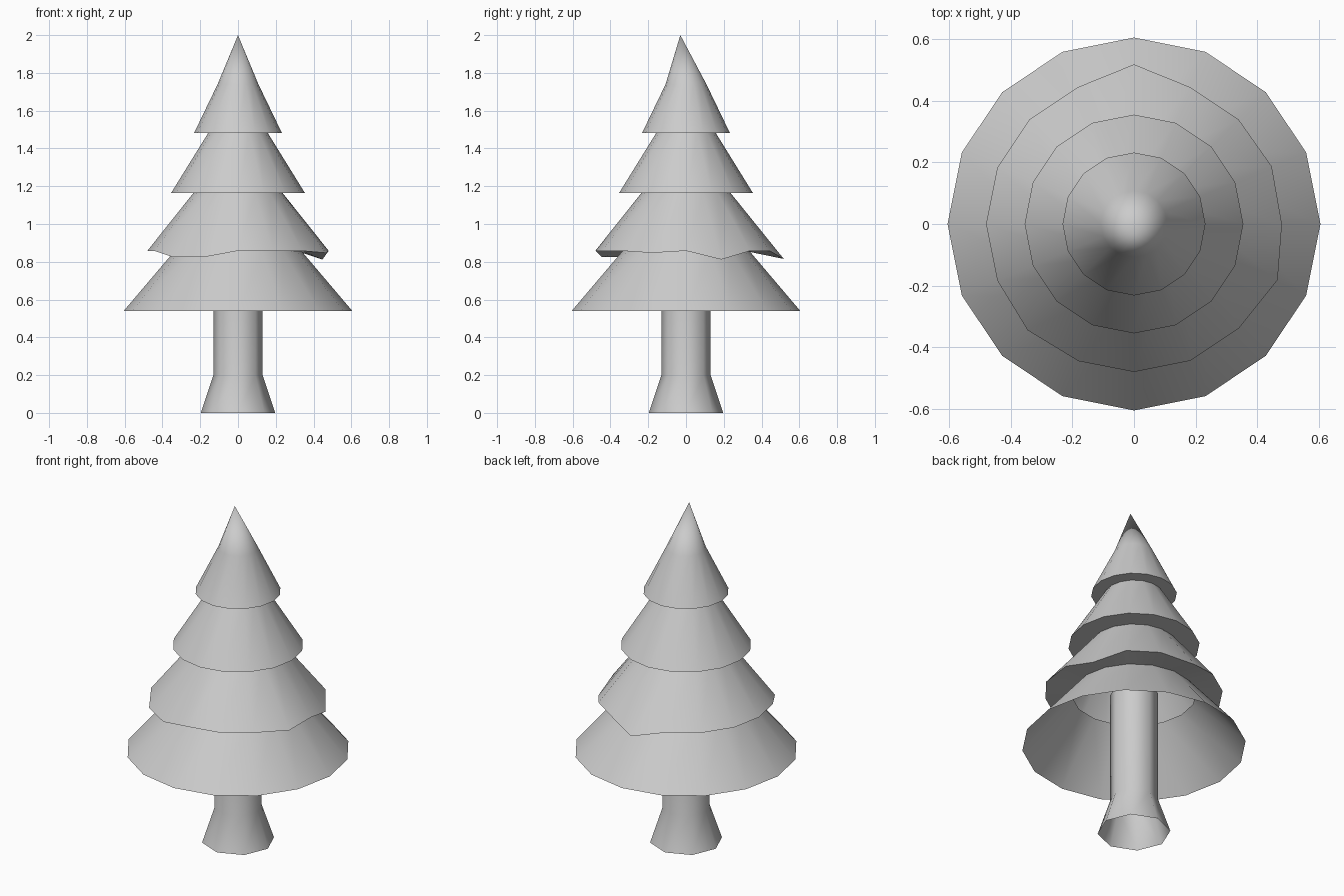
import bpy, bmesh
from math import cos, sin, pi, radians

if "Cube" in bpy.data.objects:
    bpy.data.objects.remove(bpy.data.objects["Cube"])


def lathe(name, profile, sides, tip=None, sharp=None, moved=None):
    """Revolve (radius, z) points; moved maps (ring, side) to a replacement point."""
    bm = bmesh.new()
    rings = []
    for j, (r, z) in enumerate(profile):
        ring = []
        for i in range(sides):
            a = 2 * pi * i / sides
            co = (moved or {}).get((j, i), (r * cos(a), r * sin(a), z))
            ring.append(bm.verts.new(co))
        rings.append(ring)
    for low, high in zip(rings, rings[1:]):
        for i in range(sides):
            k = (i + 1) % sides
            bm.faces.new((low[i], low[k], high[k], high[i]))
    if tip:
        top = bm.verts.new(tip)
        for i in range(sides):
            bm.faces.new((rings[-1][i], rings[-1][(i + 1) % sides], top))
    for f in bm.faces:
        f.smooth = True
    mesh = bpy.data.meshes.new(name)
    bm.to_mesh(mesh)
    bm.free()
    if sharp:
        mesh.set_sharp_from_angle(angle=radians(sharp))
    obj = bpy.data.objects.new(name, mesh)
    bpy.context.collection.objects.link(obj)
    return obj


# Trunk: open eight-sided tube with a flared foot
lathe("trunk", [(0.197, 0), (0.13, 0.2), (0.13, 0.86)], 8)

# Foliage: one stepped open shell; some tips of the second tier are bent
bent_tips = {
    (2, 1): (0.447, 0.187, 0.812),
    (2, 4): (0.0, 0.518, 0.815),
    (2, 10): (-0.345, -0.345, 0.825),
    (2, 11): (-0.18, -0.445, 0.825),
    (2, 15): (0.466, -0.182, 0.847),
}
tiers = [
    (0.605, 0.54), (0.335, 0.858),
    (0.48, 0.858), (0.237, 1.163),
    (0.355, 1.163), (0.157, 1.483),
    (0.232, 1.483), (0.108, 1.74),
]
lathe("foliage", tiers, 16, tip=(0, -0.03, 2.0), sharp=40, moved=bent_tips)
